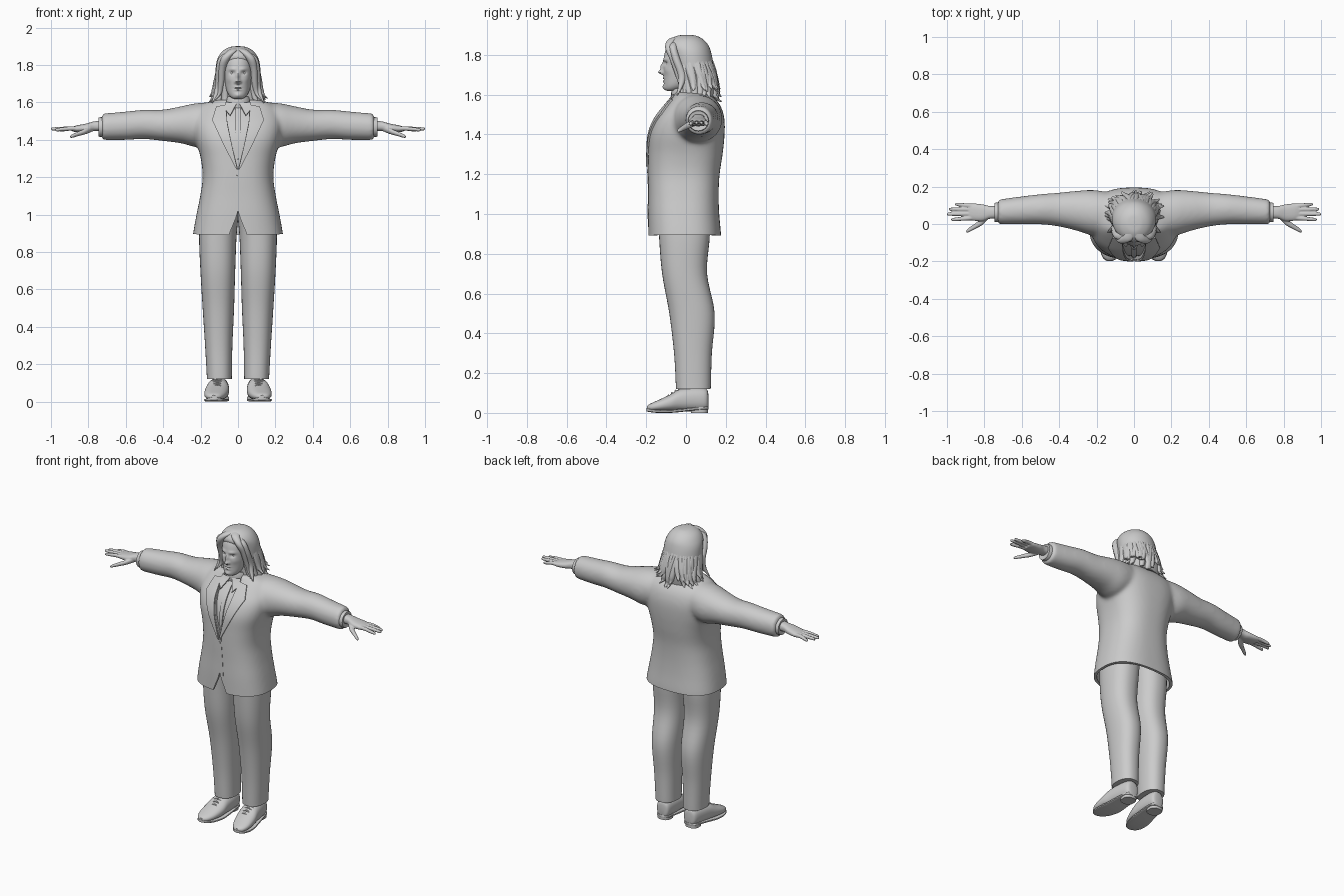
import bpy, bmesh, math, random
from mathutils import Vector
from mathutils.bvhtree import BVHTree

random.seed(3)
parts, cutters = [], []


def sample(keys, k):
    """Catmull-Rom interpolation through key tuples."""
    out, last = [], len(keys) - 1
    for i in range(last):
        q = [keys[max(i - 1, 0)], keys[i], keys[i + 1], keys[min(i + 2, last)]]
        for j in range(k):
            t = j / k
            out.append([0.5 * (2 * b + (c - a) * t + (2 * a - 5 * b + 4 * c - d) * t * t
                               + (3 * b - a - 3 * c + d) * t ** 3) for a, b, c, d in zip(*q)])
    return out + [list(keys[-1])]


def loft(bm, axis, keys, n=24, k=4, e=2.0, s=1):
    """Closed tube along an axis; key = (position, centre a, centre b, radius a, radius b)."""
    rings = []
    f = lambda c: math.copysign(abs(c) ** (2 / e), c)
    for t, a, b, ra, rb in sample(keys, k):
        ring = []
        for i in range(n):
            w = 2 * math.pi * i / n
            u, v = a + ra * f(math.cos(w)), b + rb * f(math.sin(w))
            x, y, z = {'x': (t, u, v), 'y': (u, t, v), 'z': (u, v, t)}[axis]
            ring.append(bm.verts.new((s * x, y, z)))
        rings.append(ring)
    for p, q in zip(rings, rings[1:]):
        for i in range(n):
            bm.faces.new((p[i], p[(i + 1) % n], q[(i + 1) % n], q[i]))
    bm.faces.new(rings[0])
    bm.faces.new(rings[-1])


def finish(bm, name, voxel=0, smooth=0, mirror=False, cutter=False):
    bmesh.ops.recalc_face_normals(bm, faces=bm.faces)
    me = bpy.data.meshes.new(name)
    bm.to_mesh(me)
    bm.free()
    ob = bpy.data.objects.new(name, me)
    bpy.context.collection.objects.link(ob)
    if voxel:
        m = ob.modifiers.new("fuse", 'REMESH')
        m.mode, m.voxel_size = 'VOXEL', voxel
    if smooth:
        m = ob.modifiers.new("relax", 'SMOOTH')
        m.factor, m.iterations = 0.5, smooth
    if mirror:
        ob.modifiers.new("mirror", 'MIRROR')
    ob.hide_render = cutter
    (cutters if cutter else parts).append(ob)
    return ob


def prism(name, outline, y0, y1):
    """Cutter: xz outline extruded along y."""
    bm = bmesh.new()
    a, b = [[bm.verts.new((x, y, z)) for x, z in outline] for y in (y0, y1)]
    bm.faces.new(a)
    bm.faces.new(b)
    for i in range(len(a)):
        j = (i + 1) % len(a)
        bm.faces.new((a[i], a[j], b[j], b[i]))
    return finish(bm, name, cutter=True)


def drape(name, edge_a, edge_b, bvh, off, thick, mirror=True):
    """Cloth strip between two xz edges, laid on the chest."""
    bm, rows, nu = bmesh.new(), [], 8
    lerp = lambda e, t: Vector(e[min(int(t), len(e) - 2)]).lerp(
        Vector(e[min(int(t), len(e) - 2) + 1]), t - min(int(t), len(e) - 2))
    nv = 10 * (len(edge_a) - 1)
    for j in range(nv + 1):
        a, b = lerp(edge_a, j / 10), lerp(edge_b, j / 10)
        row = []
        for i in range(nu + 1):
            x, z = a.lerp(b, i / nu)
            hit = bvh.ray_cast(Vector((x, -1, z)), Vector((0, 1, 0)))[0]
            row.append(bm.verts.new((x, (hit.y if hit else -0.06) - off, z)))
        rows.append(row)
    for p, q in zip(rows, rows[1:]):
        for i in range(nu):
            bm.faces.new((p[i], p[i + 1], q[i + 1], q[i]))
    ob = finish(bm, name, mirror=mirror)
    m = ob.modifiers.new("thickness", 'SOLIDIFY')
    m.thickness, m.offset = thick, 0
    return ob


# Jacket: torso fused with both sleeves
torso = [(.85, 0, -.007, .245, .183), (.9, 0, -.007, .24, .183), (1.0, 0, -.012, .222, .179),
         (1.1, 0, -.013, .202, .177), (1.2, 0, -.011, .189, .18), (1.3, 0, -.003, .199, .187),
         (1.4, 0, .005, .226, .189), (1.48, 0, .02, .238, .173), (1.545, 0, .035, .222, .138),
         (1.59, 0, .035, .185, .10), (1.614, 0, .02, .11, .08)]
sleeve = [(.05, .05, 1.49, .09, .09), (.14, .055, 1.488, .115, .11), (.22, .06, 1.478, .122, .118),
          (.3, .07, 1.48, .108, .1), (.4, .077, 1.477, .091, .084), (.5, .079, 1.482, .081, .079),
          (.6, .073, 1.475, .075, .076), (.729, .064, 1.469, .067, .071)]
bm = bmesh.new()
loft(bm, 'z', torso, 64, 4, 2.6)
for s in (1, -1):
    loft(bm, 'x', sleeve, 32, 4, 2.1, s)
jacket = finish(bm, "jacket", voxel=.01, smooth=16)
bvh = BVHTree.FromObject(jacket, bpy.context.evaluated_depsgraph_get())

# Jacket openings: hem, hollow underside, front notch, neckline
hem = prism("hem_cutter", [(-.5, .7), (.5, .7), (.5, .902), (.12, .892), (-.12, .892), (-.5, .902)], -.5, .5)
bm = bmesh.new()
loft(bm, 'z', [(.8, 0, -.007, .226, .168), (.92, 0, -.008, .223, .167), (1.04, 0, -.01, .2, .162)], 48, 3, 2.5)
hollow = finish(bm, "hollow_cutter", cutter=True)
notch = prism("notch_cutter", [(-.06, .85), (.06, .85), (.045, .9), (.012, .98), (0, 1.02),
                               (-.012, .98), (-.045, .9)], -.4, -.1)
neckline = prism("neckline_cutter", [(0, 1.24), (.03, 1.36), (.058, 1.5), (.066, 1.7),
                                     (-.066, 1.7), (-.058, 1.5), (-.03, 1.36)], -.4, -.02)
for c in (hem, hollow, notch, neckline):
    m = jacket.modifiers.new(c.name, 'BOOLEAN')
    m.operation, m.solver, m.object = 'DIFFERENCE', 'EXACT', c

# Lapels, front overlap, shirt front, collar wings, placket, button
drape("lapel", [(.002, 1.238), (.03, 1.36), (.056, 1.48), (.066, 1.585)],
      [(.008, 1.24), (.075, 1.37), (.138, 1.505), (.115, 1.575)], bvh, .006, .009)
drape("jacket_front_overlap", [(0, 1.03), (0, 1.235)], [(.03, .97), (.012, 1.25)], bvh, 0, .004, False)
drape("shirt_collar_wing", [(.006, 1.595), (.042, 1.528)], [(.066, 1.6), (.068, 1.56)], bvh, .006, .007)
drape("shirt_placket", [(-.002, 1.27), (-.012, 1.38), (-.014, 1.57)],
      [(.002, 1.27), (.012, 1.38), (.014, 1.57)], bvh, -.014, .008, False)
bm = bmesh.new()
loft(bm, 'z', [(z, x, y, rx - .03, ry - .018) for z, x, y, rx, ry in torso[4:-1]], 48, 4, 2.5)
loft(bm, 'z', [(1.55, 0, .0, .075, .07), (1.6, 0, -.005, .07, .07), (1.63, 0, -.003, .064, .066)])
finish(bm, "shirt")
bm = bmesh.new()
loft(bm, 'y', [(-.196, 0, 1.215, .008, .008), (-.18, 0, 1.215, .01, .01)], 16, 1)
finish(bm, "jacket_button")
bm = bmesh.new()
loft(bm, 'z', [(1.57, 0, .03, .115, .085), (1.61, 0, .03, .092, .075), (1.63, 0, .03, .082, .068)], 32)
finish(bm, "jacket_collar")

# Shirt cuffs and hands
bm = bmesh.new()
loft(bm, 'x', [(.68, .063, 1.468, .053, .053), (.74, .062, 1.468, .052, .052), (.745, .062, 1.468, .046, .046)], 24, 3)
finish(bm, "shirt_cuff", mirror=True)
bm = bmesh.new()
loft(bm, 'x', [(.72, .062, 1.475, .035, .029), (.77, .062, 1.472, .034, .026), (.81, .06, 1.464, .045, .023),
               (.86, .064, 1.459, .046, .018), (.885, .066, 1.457, .04, .013)], 24, 4, 2.4)
for y0, y1, tip, z1 in ((.033, .024, .978, 1.452), (.055, .053, 1.0, 1.457),
                        (.077, .079, .99, 1.457), (.096, .105, .957, 1.45)):
    loft(bm, 'x', [(.85, y0, 1.459, .012, .012), (.9, y0 * .6 + y1 * .4, 1.46, .0115, .0115),
                   (tip - .012, y1, z1 + .001, .009, .009), (tip, y1, z1, .004, .004)], 12)
loft(bm, 'x', [(.775, .05, 1.462, .018, .017), (.81, .015, 1.447, .02, .016), (.85, -.012, 1.433, .015, .013),
               (.885, -.033, 1.42, .012, .01), (.898, -.04, 1.415, .005, .005)], 12)
finish(bm, "hand", voxel=.004, smooth=3, mirror=True)

# Trousers
bm = bmesh.new()
loft(bm, 'z', [(.12, .1, .037, .067, .087), (.14, .1, .037, .067, .088), (.3, .103, .035, .073, .095),
               (.5, .105, .03, .084, .114), (.7, .108, -.007, .093, .113), (.88, .108, -.008, .1, .127),
               (1.0, .1, -.01, .102, .13), (1.06, .1, -.01, .1, .13)], 36, 5, 2.3)
finish(bm, "trouser_leg", mirror=True)

# Shoes with sole, heel and laces
upper = [(.112, .097, .062, .02, .034), (.1, .098, .066, .042, .055), (.04, .102, .068, .053, .06),
         (-.03, .108, .064, .06, .056), (-.08, .114, .05, .064, .042), (-.14, .123, .036, .056, .028),
         (-.18, .128, .028, .037, .018), (-.196, .129, .025, .014, .009)]
bm = bmesh.new()
loft(bm, 'y', upper, 28, 4, 2.3)
finish(bm, "shoe_upper", mirror=True)
bm = bmesh.new()
lift = (.024, .024, .02, .012, .008, .008, .012, .016)
loft(bm, 'y', [(y * 1.01, x, z, r + .001, .008) for (y, x, _, r, _), z in zip(upper, lift)], 24, 4, 4)
finish(bm, "shoe_sole", mirror=True)
bm = bmesh.new()
loft(bm, 'z', [(0, .101, .068, .043, .043), (.03, .101, .068, .045, .044)], 24, 1, 2.6)
finish(bm, "shoe_heel", mirror=True)
bm = bmesh.new()
for y, z in ((-.035, .121), (-.052, .112), (-.07, .1), (-.088, .088)):
    loft(bm, 'x', [(.082, y, z - .012, .004, .004), (.11, y, z, .005, .005), (.14, y, z - .012, .004, .004)], 8)
finish(bm, "shoe_laces", mirror=True)

# Head, with facial features pushed out of the front
bm = bmesh.new()
loft(bm, 'z', [(1.618, 0, -.07, .018, .022), (1.625, 0, -.066, .036, .04), (1.645, 0, -.05, .053, .06),
               (1.68, 0, -.028, .066, .083), (1.73, 0, -.014, .075, .1), (1.78, 0, -.01, .078, .102),
               (1.83, 0, 0, .073, .1), (1.87, 0, 0, .045, .07)], 96, 8, 2.1)
bumps = [(0, 1.712, .012, .011, .025), (0, 1.738, .009, .02, .015), (.012, 1.708, .007, .006, .01),
         (.031, 1.757, .014, .009, -.012), (.029, 1.777, .02, .008, .006), (.047, 1.722, .018, .018, .004),
         (0, 1.682, .018, .005, .006), (0, 1.675, .02, .002, -.004), (0, 1.667, .016, .005, .007),
         (0, 1.638, .018, .012, .008)]
for v in bm.verts:
    if v.co.y < -.03:
        v.co.y -= sum(h * math.exp(-((abs(v.co.x) - x) / sx) ** 2 - ((v.co.z - z) / sz) ** 2)
                      for x, z, sx, sz, h in bumps)
loft(bm, 'z', [(1.54, 0, 0, .06, .058), (1.6, 0, -.008, .053, .056), (1.67, 0, -.005, .055, .06)], 32)
finish(bm, "head")
bm = bmesh.new()
bmesh.ops.create_uvsphere(bm, u_segments=16, v_segments=10, radius=.013)
bmesh.ops.translate(bm, verts=bm.verts, vec=(.031, -.085, 1.757))
finish(bm, "eye", mirror=True)

# Hair: smooth cap, flicked ends all round, centre-parted front locks
cap = [(1.9, 0, .005, .012, .015), (1.895, 0, .004, .045, .05), (1.876, 0, .004, .08, .084),
       (1.845, 0, .008, .104, .106), (1.805, 0, .021, .117, .107), (1.74, 0, .035, .121, .106),
       (1.68, 0, .052, .126, .102), (1.63, 0, .058, .13, .1), (1.585, 0, .055, .128, .095)]
curve = sample(cap, 8)
at = lambda z: min(curve, key=lambda r: abs(r[0] - z))
bm = bmesh.new()
loft(bm, 'z', cap, 64, 6)
finish(bm, "hair_cap")
bm = bmesh.new()
for i in range(40):
    w = math.radians(-48 + 276 * i / 39 + random.uniform(-4, 4))
    end, flick, twist = random.uniform(1.56, 1.63), random.uniform(1.12, 1.34), random.uniform(-.35, .35)
    keys = []
    for z, g, r in ((1.8, .86, .01), (1.72, .89, .02), (end + .055, .93, .02), (end + .02, 1.02, .014),
                    (end, flick, .004)):
        _, _, yc, rx, ry = at(z)
        a = w + twist * (1.8 - z) / .2
        keys.append((z, g * rx * math.cos(a), yc + g * ry * math.sin(a), r, r))
    loft(bm, 'z', keys, 10, 4)
for s in (1, -1):
    for d in (0, .014):
        loft(bm, 'z', [(1.892 - d, .012, -.03 + d, .012, .02), (1.876 - d, .03 + d, -.07 + d, .026, .022),
                       (1.835, .066 + d, -.085 + d * 1.5, .024, .02), (1.775, .085 + d, -.062 + d, .019, .02),
                       (1.7, .09 + d, -.035 + d, .017, .02), (1.65, .1 + d, -.025, .014, .014),
                       (1.61 - d, .125 + d, -.045, .003, .003)], 14, 5, 2, s)
finish(bm, "hair_locks")

# Apply modifiers, remove cutters, shade
bpy.ops.object.select_all(action='DESELECT')
for ob in parts:
    ob.select_set(True)
bpy.context.view_layer.objects.active = parts[0]
bpy.ops.object.convert(target='MESH')
for c in cutters:
    bpy.data.objects.remove(c)
bpy.ops.object.shade_smooth_by_angle(angle=math.radians(40))
